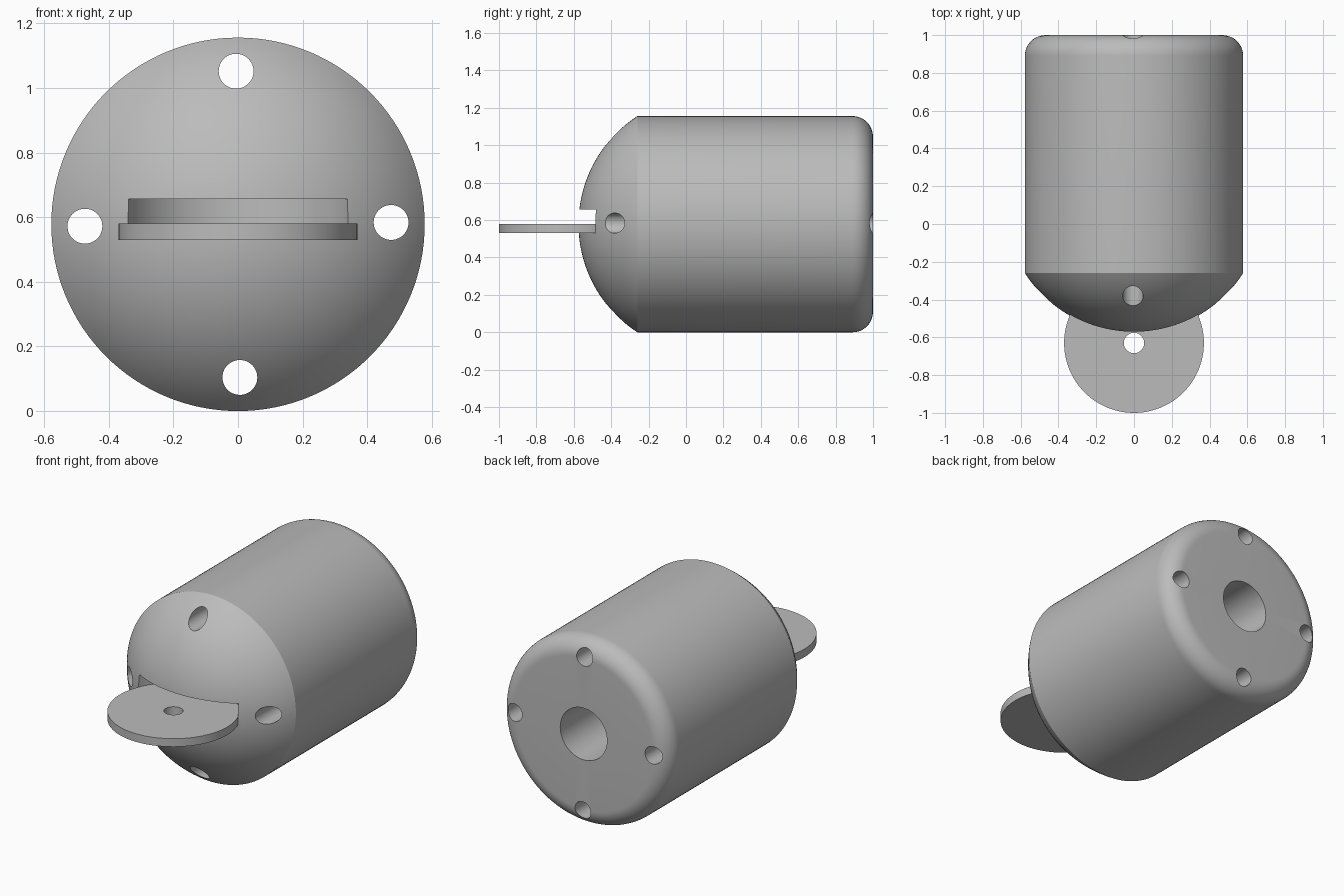
import bpy, bmesh, math
from mathutils import Matrix, Vector

if "Cube" in bpy.data.objects:
    bpy.data.objects.remove(bpy.data.objects["Cube"], do_unlink=True)

R = 0.578          # body radius, also the height of its axis
DOME = 0.688       # dome sphere radius
RIM = -0.26        # where the dome meets the barrel
FILLET = 0.11
DISC_Y, DISC_R = -0.63, 0.37

grey = bpy.data.materials.new("plain_grey")
grey.use_nodes = True
colour = (0.5, 0.5, 0.5, 1)
grey.diffuse_color = colour
grey.node_tree.nodes["Principled BSDF"].inputs["Base Color"].default_value = colour


def finish(name, bm):
    mesh = bpy.data.meshes.new(name)
    bmesh.ops.recalc_face_normals(bm, faces=bm.faces)
    bm.to_mesh(mesh)
    bm.free()
    mesh.materials.append(grey)
    obj = bpy.data.objects.new(name, mesh)
    bpy.context.collection.objects.link(obj)
    return obj


def cylinder(name, radius, start, end, segments=64):
    """Closed cylinder between two points."""
    a, b = Vector(start), Vector(end)
    turn = (b - a).to_track_quat('Z', 'Y').to_matrix().to_4x4()
    bm = bmesh.new()
    bmesh.ops.create_cone(bm, cap_ends=True, segments=segments, radius1=radius,
                          radius2=radius, depth=(b - a).length,
                          matrix=Matrix.Translation((a + b) / 2) @ turn)
    return finish(name, bm)


def activate(obj):
    bpy.ops.object.select_all(action='DESELECT')
    obj.select_set(True)
    bpy.context.view_layer.objects.active = obj


def cut(obj, cutter):
    mod = obj.modifiers.new("cut", 'BOOLEAN')
    mod.operation, mod.solver, mod.object = 'DIFFERENCE', 'EXACT', cutter
    activate(obj)
    bpy.ops.object.modifier_apply(modifier=mod.name)
    bpy.data.objects.remove(cutter, do_unlink=True)


def smooth(obj):
    activate(obj)
    bpy.ops.object.shade_smooth_by_angle(angle=math.radians(25))


# Body: domed front, straight barrel, rounded back edge, revolved about y
centre = RIM + math.sqrt(DOME ** 2 - R ** 2)
sweep = math.asin(R / DOME)
profile = [(DOME * math.sin(sweep * i / 24), centre - DOME * math.cos(sweep * i / 24))
           for i in range(25)]
profile += [(R - FILLET + FILLET * math.cos(t), 1 - FILLET + FILLET * math.sin(t))
            for t in (math.pi / 2 * i / 12 for i in range(13))]
profile.append((0, 1))
bm = bmesh.new()
verts = [bm.verts.new((r, y, R)) for r, y in profile]
edges = [bm.edges.new(pair) for pair in zip(verts, verts[1:])]
bmesh.ops.spin(bm, geom=verts + edges, cent=(0, 0, R), axis=(0, 1, 0),
               angle=math.tau, steps=128, use_duplicate=False)
bmesh.ops.remove_doubles(bm, verts=bm.verts, dist=0.0001)
body = finish("body", bm)

# Four through holes around the axis
for i in range(4):
    a = math.radians(0.7 + 90 * i)
    x, z = 0.474 * math.cos(a), R + 0.474 * math.sin(a)
    cut(body, cylinder("hole_cutter", 0.054, (x, -0.8, z), (x, 1.2, z), 48))

# Blind bore in the back and round slot in the dome
cut(body, cylinder("bore_cutter", 0.16, (0, 0.3, R), (0, 1.2, R)))
cut(body, cylinder("slot_cutter", DISC_R, (0, DISC_Y, 0.53), (0, DISC_Y, 0.657), 128))
smooth(body)

# Round tab sitting in the slot, with its hole
disc = cylinder("front_disc", DISC_R, (0, DISC_Y, 0.53), (0, DISC_Y, 0.58), 128)
cut(disc, cylinder("disc_hole_cutter", 0.054, (0, DISC_Y, 0.4), (0, DISC_Y, 0.8), 48))
smooth(disc)
